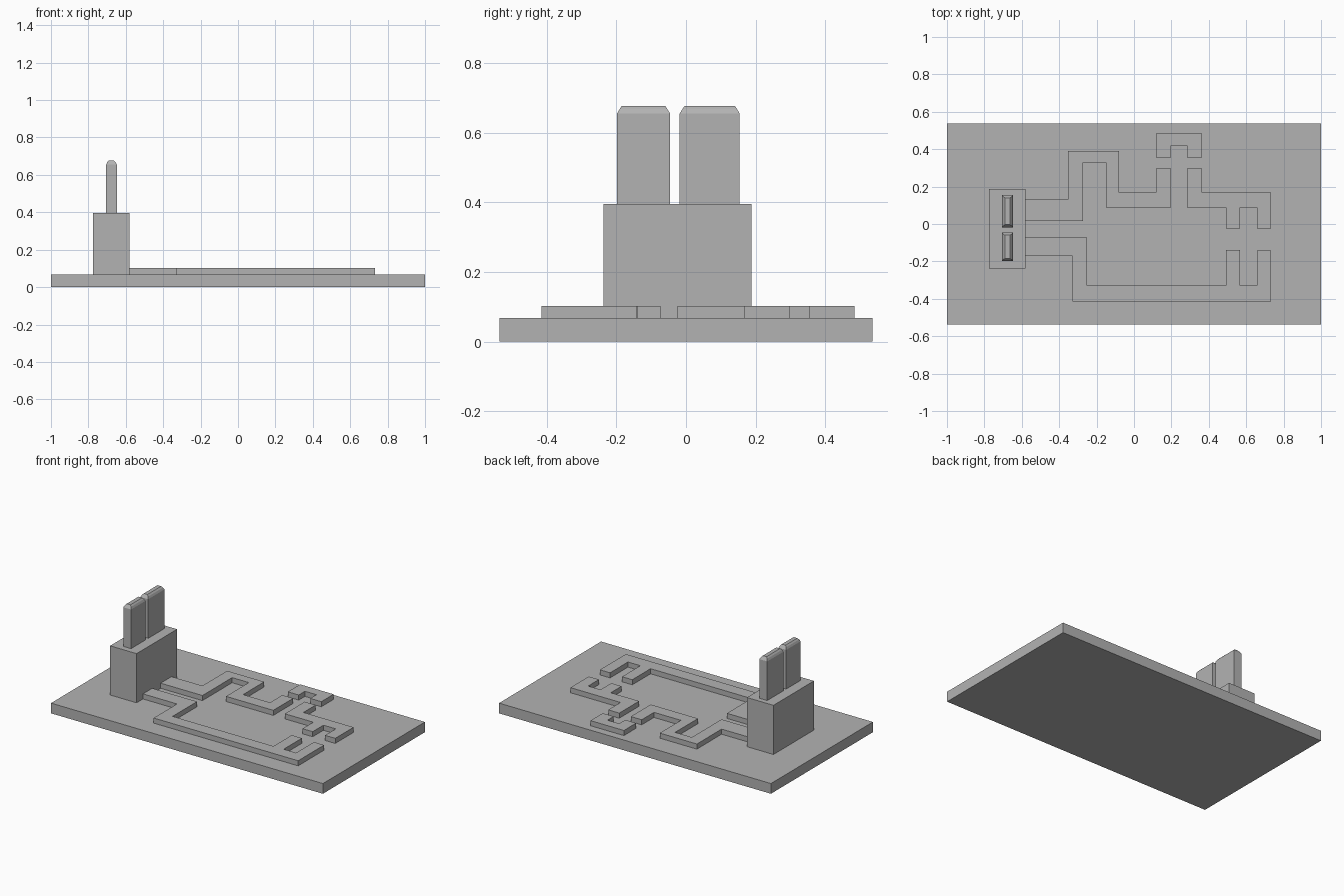
import bpy
import bmesh

if "Cube" in bpy.data.objects:
    bpy.data.objects.remove(bpy.data.objects["Cube"])

GREY = (0.45, 0.45, 0.45, 1)
grey = bpy.data.materials.new("plain grey")
grey.use_nodes = True
grey.diffuse_color = GREY
grey.node_tree.nodes["Principled BSDF"].inputs["Base Color"].default_value = GREY


def loft(name, rings):
    """Close a stack of matching rings of points into one solid."""
    bm = bmesh.new()
    loops = [[bm.verts.new(p) for p in ring] for ring in rings]
    for low, high in zip(loops, loops[1:]):
        for i in range(len(low)):
            j = (i + 1) % len(low)
            bm.faces.new((low[i], low[j], high[j], high[i]))
    bm.faces.new(loops[0][::-1])
    bm.faces.new(loops[-1])
    bmesh.ops.recalc_face_normals(bm, faces=bm.faces)
    mesh = bpy.data.meshes.new(name)
    bm.to_mesh(mesh)
    bm.free()
    mesh.materials.append(grey)
    obj = bpy.data.objects.new(name, mesh)
    bpy.context.collection.objects.link(obj)
    return obj


def rect(x0, x1, y0, y1, z):
    return [(x0, y0, z), (x1, y0, z), (x1, y1, z), (x0, y1, z)]


def box(name, x0, x1, y0, y1, z0, z1):
    return loft(name, [rect(x0, x1, y0, y1, z) for z in (z0, z1)])


def trace(name, xs, ys):
    """Raised right-angled strip: the outline steps along x, then y, in turn."""
    outline = []
    for i, y in enumerate(ys):
        outline += [(xs[i], y), (xs[(i + 1) % len(xs)], y)]
    loft(name, [[(x, y, z) for x, y in outline] for z in (BOARD_TOP, TRACE_TOP)])


def blade(name, y0, y1):
    """Flat prong with a chamfered, rounded tip."""
    x0, x1 = -0.705, -0.648
    steps = [(0, 0, HOUSING_TOP), (0, 0, 0.655),
             (0.006, 0.008, 0.668), (0.015, 0.014, 0.677)]
    loft(name, [rect(x0 + dx, x1 - dx, y0 + dy, y1 - dy, z) for dx, dy, z in steps])


BOARD_TOP, TRACE_TOP, HOUSING_TOP = 0.068, 0.102, 0.395

# Base board and plug housing
box("board", -1, 1, -0.536, 0.536, 0, BOARD_TOP)
box("housing", -0.775, -0.58, -0.237, 0.188, BOARD_TOP, HOUSING_TOP)

# Two upright prongs
blade("front_prong", -0.198, -0.046)
blade("back_prong", -0.018, 0.154)

# Raised circuit strips
trace("upper_trace",
      [-0.6, -0.353, -0.08, 0.118, 0.198, -0.15, -0.273],
      [0.13, 0.39, 0.168, 0.297, 0.088, 0.328, 0.016])
trace("bridge_trace",
      [0.118, 0.364, 0.283, 0.198],
      [0.484, 0.355, 0.42, 0.355])
trace("right_trace",
      [0.283, 0.364, 0.733, 0.658, 0.567, 0.492],
      [0.297, 0.168, -0.025, 0.088, -0.025, 0.088])
trace("lower_trace",
      [-0.6, -0.25, 0.492, 0.567, 0.658, 0.733, -0.33],
      [-0.073, -0.33, -0.138, -0.33, -0.142, -0.415, -0.17])
